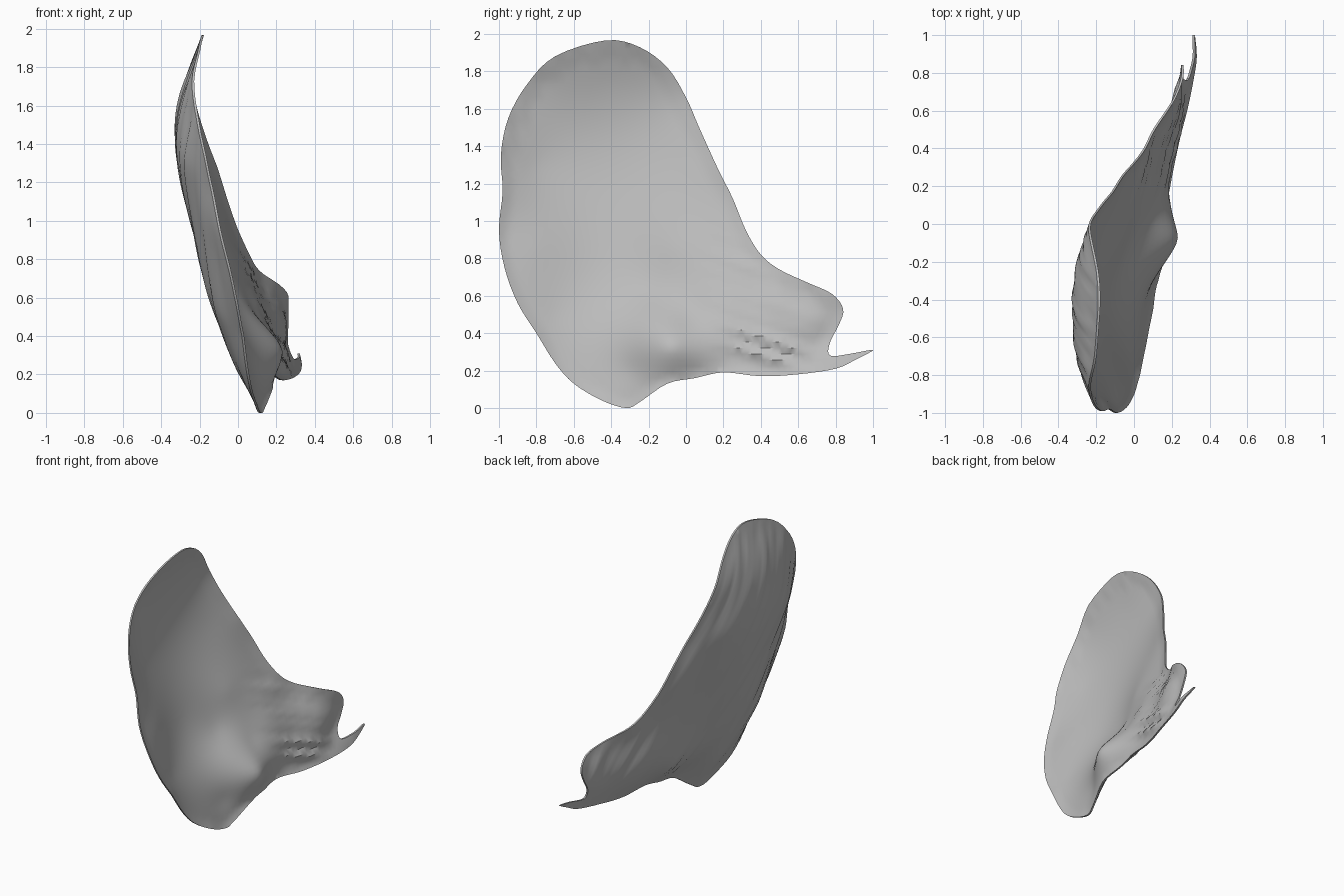
import bpy, bmesh, math
from mathutils import Vector, noise
from mathutils.geometry import delaunay_2d_cdt

cube = bpy.data.objects.get("Cube")
if cube:
    bpy.data.objects.remove(cube, do_unlink=True)

# Rim of the shell as (y, z, x)
RIM = [(-1, .95, -.1), (-.97, .75, -.05), (-.9, .56, -.01), (-.8, .4, .02), (-.7, .24, .04),
       (-.6, .13, .06), (-.45, .04, .09), (-.32, 0, .11), (-.25, .03, .13), (-.1, .13, .17),
       (.05, .16, .17), (.2, .19, .18), (.4, .17, .22), (.6, .18, .27), (.8, .21, .31),
       (.91, .26, .32), (1, .31, .31), (.88, .29, .31), (.77, .28, .28), (.77, .35, .25),
       (.82, .45, .25), (.84, .53, .25), (.78, .61, .25), (.65, .67, .2), (.5, .74, .1),
       (.4, .82, .05), (.32, .95, -.01), (.25, 1.12, -.07), (.17, 1.28, -.12), (.07, 1.5, -.2),
       (0, 1.66, -.24), (-.1, 1.82, -.23), (-.25, 1.93, -.2), (-.43, 1.965, -.19),
       (-.7, 1.88, -.21), (-.85, 1.73, -.24), (-.95, 1.55, -.22), (-.99, 1.35, -.18),
       (-.98, 1.16, -.14)]

# Convex outer side and hollow inner side, as (y, z, x) guide points
OUTER = [(-.4, 1.45, -.325), (-.4, 1.75, -.275), (-.8, 1.3, -.27), (-.5, 1, -.25),
         (-.8, .85, -.15), (-.45, .75, -.19), (-.7, .5, -.08), (-.45, .4, -.08),
         (-.38, .2, .01), (-.1, .5, -.03), (-.1, .85, -.13), (-.05, 1.3, -.24),
         (.2, .6, .02), (.1, .3, .06), (.4, .45, .1), (.6, .42, .19), (.4, .27, .16)]
INNER = [(-.4, 1.45, -.27), (-.4, 1.75, -.245), (-.8, 1.3, -.235), (-.5, 1, -.19),
         (-.8, .85, -.1), (-.45, .75, -.12), (-.7, .5, -.03), (-.45, .4, .02),
         (-.3, .2, .1), (-.2, .5, .07), (-.2, .62, -.03), (-.08, .33, .23), (.03, .3, .21),
         (.02, .5, .1), (-.05, .85, -.05), (-.05, 1.3, -.19), (.2, .6, .1), (.15, .32, .19),
         (.4, .45, .18), (.6, .42, .24), (.4, .27, .22)]


def smooth_loop(pts, steps):
    """Closed Catmull-Rom curve through the points."""
    n, out = len(pts), []
    for i in range(n):
        a, b, c, d = (Vector(pts[(i + k - 1) % n]) for k in range(4))
        for s in range(steps):
            t = s / steps
            out.append((b * 2 + (c - a) * t + (a * 2 - b * 5 + c * 4 - d) * t * t
                        + (b * 3 - a - c * 3 + d) * t ** 3) / 2)
    return out


def solve(rows):
    """Gaussian elimination on an augmented matrix."""
    n = len(rows)
    for i in range(n):
        p = max(range(i, n), key=lambda r: abs(rows[r][i]))
        rows[i], rows[p] = rows[p], rows[i]
        for r in range(i + 1, n):
            f = rows[r][i] / rows[i][i]
            if f:
                rows[r] = [u - f * v for u, v in zip(rows[r], rows[i])]
    w = [0] * n
    for i in reversed(range(n)):
        w[i] = (rows[i][n] - sum(rows[i][k] * w[k] for k in range(i + 1, n))) / rows[i][i]
    return w


def surface(pts):
    """Thin-plate surface x(y, z) through guide points."""
    def phi(a, b, c, d):
        q = (a - c) ** 2 + (b - d) ** 2
        return q * math.log(q) if q > 0 else 0
    rows = [[phi(y, z, p[0], p[1]) for p in pts] + [1, y, z, x] for y, z, x in pts]
    for k in range(3):
        rows.append([(1, p[0], p[1])[k] for p in pts] + [0] * 4)
    w = solve(rows)

    def value(y, z):
        bend = sum(c * phi(y, z, p[0], p[1]) for c, p in zip(w, pts))
        return bend + w[-3] + w[-2] * y + w[-1] * z
    return value


outer, inner = surface(RIM + OUTER), surface(RIM + INNER)

# Flat triangulated sheet filling the rim
loop = [Vector((p.x, p.y)) for p in smooth_loop(RIM, 4)]
count, step = len(loop), .032
points = list(loop)
for j in range(int(2 / step)):
    for i in range(int(2 / step)):
        p = Vector((-1 + (i + j % 2 / 2) * step, j * step))
        if min((p - q).length_squared for q in loop) > (step * .5) ** 2:
            points.append(p)
edges = [(i, (i + 1) % count) for i in range(count)]
flat, _, tris, *_ = delaunay_2d_cdt(points, edges, [list(range(count))], 1, 1e-5)

used = sorted({i for t in tris for i in t})
bm = bmesh.new()
front, back = {}, {}
for i in used:
    y, z = flat[i]
    rim = min(1, min((flat[i] - q).length for q in loop) / .1)
    # Long fibres run from the tail to the crown on the outside
    across, along = y * .9 + z * .45, z * .9 - y * .45
    fibre = noise.noise((across * 18, along * 1.8, 0)) * .014
    # Grooves fan along the tail on the inside
    tail = max(0, min(1, (y - .05) / .25)) * max(0, min(1, (1 - z) / .3))
    groove = noise.noise((y * 2, (z + y * .35) * 20, 4)) * .025 * tail
    xo = outer(y, z) + fibre * rim
    xi = max(inner(y, z) + groove * rim, xo + .012)
    back[i] = bm.verts.new((xo, y, z))
    front[i] = bm.verts.new((xi, y, z))

# Both sides, then the thin wall closing the rim
sides = {}
for t in tris:
    bm.faces.new([front[i] for i in t])
    bm.faces.new([back[i] for i in reversed(t)])
    for k in range(3):
        sides[(t[k], t[(k + 1) % 3])] = True
for a, b in sides:
    if (b, a) not in sides:
        bm.faces.new([front[b], front[a], back[a], back[b]])
bmesh.ops.recalc_face_normals(bm, faces=bm.faces)

mesh = bpy.data.meshes.new("curved_shell")
bm.to_mesh(mesh)
bm.free()
shell = bpy.data.objects.new("curved_shell", mesh)
bpy.context.collection.objects.link(shell)

grey = bpy.data.materials.new("plain_grey")
grey.use_nodes = True
colour = (.5, .5, .5, 1)
grey.diffuse_color = colour
grey.node_tree.nodes["Principled BSDF"].inputs["Base Color"].default_value = colour
mesh.materials.append(grey)

bpy.context.view_layer.objects.active = shell
shell.select_set(True)
bpy.ops.object.shade_smooth_by_angle(angle=math.radians(35))
